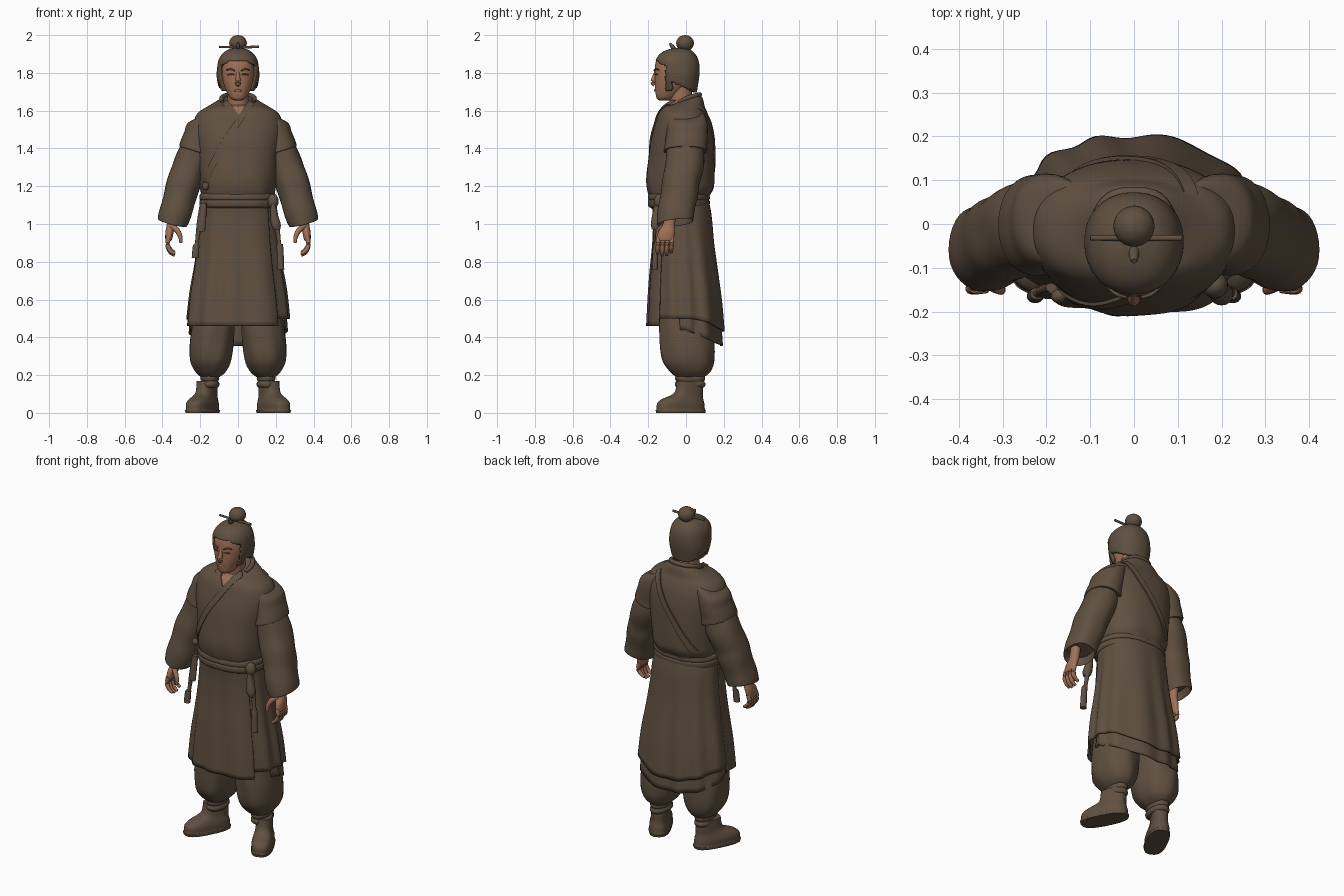
import bpy, bmesh, math
from mathutils import Vector

TAU = 2 * math.pi


def material(name, rgb):
    m = bpy.data.materials.new(name)
    m.diffuse_color = (*rgb, 1)
    return m


cloth = material("brown cloth", (0.115, 0.080, 0.052))
skin = material("skin", (0.35, 0.165, 0.095))


def make(name, verts, faces, mat, drop=None, paint=None, thick=0):
    """Mesh object; drop(c) removes faces, paint(c) turns faces to skin."""
    bm = bmesh.new()
    vs = [bm.verts.new(v) for v in verts]
    for f in faces:
        bm.faces.new([vs[i] for i in f])
    bmesh.ops.recalc_face_normals(bm, faces=bm.faces)
    if drop:
        bad = [f for f in bm.faces if drop(f.calc_center_median())]
        bmesh.ops.delete(bm, geom=bad, context='FACES')
    for f in bm.faces:
        f.smooth = True
        if paint and paint(f.calc_center_median()):
            f.material_index = 1
    me = bpy.data.meshes.new(name)
    bm.to_mesh(me)
    bm.free()
    me.materials.append(mat)
    me.materials.append(skin)
    me.set_sharp_from_angle(angle=math.radians(50))
    ob = bpy.data.objects.new(name, me)
    bpy.context.collection.objects.link(ob)
    if thick:
        s = ob.modifiers.new("thickness", 'SOLIDIFY')
        s.thickness, s.offset = thick, -1
    return ob


def resample(rows, k):
    """Catmull-Rom through rows of numbers."""
    w = max(len(r) for r in rows)
    r = [tuple(q) + (0,) * (w - len(q)) for q in rows]
    out = []
    for i in range(len(r) - 1):
        a, b, c, d = r[max(i - 1, 0)], r[i], r[i + 1], r[min(i + 2, len(r) - 1)]
        for j in range(k):
            t = j / k
            out.append(tuple(q + .5 * t * (s - p + t * (2 * p - 5 * q + 4 * s - u + t * (3 * (q - s) + u - p)))
                             for p, q, s, u in zip(a, b, c, d)))
    return out + [r[-1]]


def skin_rings(rings, closed=True, cap=True):
    n = len(rings[0])
    faces = [(j * n + i, j * n + (i + 1) % n, (j + 1) * n + (i + 1) % n, (j + 1) * n + i)
             for j in range(len(rings) - 1) for i in range(n if closed else n - 1)]
    if cap and closed:
        faces += [tuple(range(n)), tuple(range((len(rings) - 1) * n, len(rings) * n))]
    return [v for r in rings for v in r], faces


def loft(name, rows, mat, n=36, k=4, p=2.2, a0=0, a1=TAU, cap=True, fold=None, hem=None,
         sx=1, rot=0, origin=(0, 0), scale=1, **kw):
    """Rows are (x, y, z, rx, ry, tilt_x, tilt_y) super-ellipses stacked in z."""
    closed = abs(a1 - a0 - TAU) < 1e-6
    rows = [tuple(r) + (0,) * (7 - len(r)) for r in rows]
    top, low = rows[0][2], rows[-1][2]
    rings = []
    for x, y, z, rx, ry, tx, ty in resample(rows, k):
        ring = []
        for i in range(n):
            a = a0 + (a1 - a0) * i / (n if closed else n - 1)
            c, s = math.cos(a), math.sin(a)
            r = scale * (abs(c) ** p + abs(s) ** p) ** (-1 / p) * (fold(a, z) if fold else 1)
            dx, dy = rx * c * r, ry * s * r
            zz = z + tx * dx + ty * dy
            if hem:
                zz = top - (top - z) * (top - hem(a)) / (top - low)
            px, py = x + dx, y + dy
            px, py = (origin[0] + px * math.cos(rot) - py * math.sin(rot),
                      origin[1] + px * math.sin(rot) + py * math.cos(rot))
            ring.append((px * sx, py, zz))
        rings.append(ring)
    return make(name, *skin_rings(rings, closed, cap), mat, **kw)


def tube(name, pts, mat, sx=1, n=10, k=4):
    """Round tube through (x, y, z, radius)."""
    q = resample(pts, k)
    P = [Vector((a[0] * sx, a[1], a[2])) for a in q]
    rings = []
    for i, a in enumerate(q):
        t = P[min(i + 1, len(P) - 1)] - P[max(i - 1, 0)]
        R = t.to_track_quat('Z', 'Y')
        rings.append([P[i] + R @ Vector((a[3] * math.cos(TAU * j / n), a[3] * math.sin(TAU * j / n), 0))
                      for j in range(n)])
    return make(name, *skin_rings(rings), mat)


def ball(name, c, r, mat):
    rows = [(c[0], c[1], c[2] - r[2] * math.cos(t), r[0] * math.sin(t) + 1e-4, r[1] * math.sin(t) + 1e-4)
            for t in [math.pi * i / 10 for i in range(11)]]
    return loft(name, rows, mat, n=24, k=1, p=2)


# --- jacket body, with the skin showing in the V of the neck
torso = [(0, 0, 1.66, .085, .07, 0, .38), (0, -.003, 1.645, .118, .092, 0, .2), (0, -.01, 1.62, .165, .11),
         (0, -.015, 1.585, .215, .13), (0, -.015, 1.53, .235, .148), (0, -.02, 1.45, .23, .165),
         (0, -.025, 1.35, .215, .174), (0, -.03, 1.25, .205, .18), (0, -.03, 1.19, .2, .176),
         (0, -.035, 1.14, .19, .158), (0, -.03, 1.08, .19, .15)]
TP = 2.35
loft("jacket_body", torso, cloth, n=96, k=6, p=TP,
     fold=lambda a, z: 1 + .022 * max(0, 1.4 - z) * math.sin(9 * a + 14 * z) * 2,
     paint=lambda c: c.y < -.05 and abs(c.x) < (c.z - 1.555) * .5)
T = resample(torso, 6)


def surface_y(x, z, side):
    for a, b in zip(T, T[1:]):
        if b[2] <= z <= a[2]:
            t = (a[2] - z) / (a[2] - b[2])
            cy, rx, ry = (a[i] + (b[i] - a[i]) * t for i in (1, 3, 4))
            return cy + side * ry * (1 - min(abs(x / rx), .98) ** TP) ** (1 / TP)
    return 0


def band(name, path, side, w, off=.008):
    """Flat cloth strip lying on the jacket along (x, z) points."""
    q = resample(path, 5)
    rings = []
    for i, (x, z) in enumerate(q):
        a, b = q[max(i - 1, 0)], q[min(i + 1, len(q) - 1)]
        d = Vector((b[0] - a[0], b[1] - a[1])).normalized() * w / 2
        ring = []
        for s, o in ((1, -.012), (1, off), (-1, off), (-1, -.012)):
            X, Z = x - d.y * s, min(z + d.x * s, 1.66)
            ring.append((X, surface_y(X, Z, side) + side * o, Z))
        rings.append(ring)
    make(name, *skin_rings(rings), cloth)


band("under_collar", [(-.075, 1.645), (-.045, 1.62), (.0, 1.555)], -1, .03, .006)
band("crossed_collar", [(.075, 1.645), (.05, 1.615), (0, 1.54), (-.08, 1.42), (-.15, 1.28), (-.17, 1.2)], -1, .034)
band("back_fold", [(.13, 1.62), (.07, 1.5), (-.03, 1.36), (-.14, 1.2)], 1, .035)
tube("neck_collar", [(-.082, -.04, 1.645, .01), (-.086, .01, 1.668, .013), (-.055, .06, 1.682, .013), (0, .072, 1.685, .013),
                     (.055, .06, 1.682, .013), (.086, .01, 1.668, .013), (.082, -.04, 1.645, .01)], cloth)
ball("side_button", (-.172, -.165, 1.2), (.018, .016, .022), cloth)

# --- long skirt: front panel, back panel and shorter lining behind
skirt = [(0, -.035, 1.15, .19, .15), (0, -.018, 1.05, .2, .154), (0, -.012, .9, .213, .162),
         (0, -.008, .75, .232, .178), (0, -.003, .6, .255, .192), (0, 0, .45, .27, .202)]
pleat = lambda a, z: 1 + .028 * min(1, (1.15 - z) * 2) * math.sin(11 * a + 1.2 * math.sin(3 * a) + z)
R = math.radians
loft("skirt_back", skirt, cloth, n=80, p=2.3, a0=R(-60), a1=R(200), cap=False, fold=pleat, thick=.008,
     hem=lambda a: .50 - .07 * max(0, math.sin(a)) ** 2)
loft("skirt_front", skirt, cloth, n=60, p=2.5, a0=R(-178), a1=R(-42), cap=False, fold=pleat, thick=.008,
     hem=lambda a: .46, scale=1.02)
loft("skirt_lining", skirt, cloth, n=60, p=2.3, a0=R(-10), a1=R(190), cap=False, fold=pleat, thick=.008,
     hem=lambda a: .44 - .085 * max(0, math.sin(a)), scale=.955)

# --- sash with hanging ribbons and a pouch
loft("sash", [(0, -.036, 1.085, .188, .15), (0, -.038, 1.095, .202, .162), (0, -.038, 1.122, .204, .164),
              (0, -.038, 1.127, .198, .158), (0, -.038, 1.132, .204, .164), (0, -.038, 1.155, .202, .162),
              (0, -.036, 1.165, .188, .15)], cloth, n=64, k=3, p=TP)
ball("sash_knot", (.185, -.14, 1.12), (.03, .03, .04), cloth)
loft("pouch", [(.185, -.15, 1.11, .012, .015), (.19, -.155, 1.06, .018, .022), (.2, -.16, 1.0, .026, .026),
               (.205, -.16, .97, .018, .02)], cloth, n=16)
for s in (1, -1):
    loft("ribbon", [(.19, -.145, 1.11, .012, .01), (.205, -.15, 1.0, .014, .012), (.218, -.155, .9, .01, .012),
                    (.222, -.16, .885, .017, .015), (.226, -.165, .82 if s < 0 else .76, .019, .016)],
         cloth, n=14, sx=s)
loft("wide_ribbon", [(-.18, -.15, 1.11, .015, .012), (-.188, -.155, 1.04, .02, .012),
                     (-.195, -.16, .96, .021, .012)], cloth, n=14)

for s in (1, -1):
    side = "right" if s > 0 else "left"
    # --- sleeves: short over-sleeve and loose lower sleeve
    crease = lambda a, z: 1 + .025 * math.sin(38 * z + 2 * math.sin(a)) + .012 * math.sin(5 * a + 9 * z)
    loft(side + "_upper_sleeve", [(.13, 0, 1.60, .05, .06, -.5), (.165, .005, 1.575, .07, .092, -.3),
                                  (.19, .008, 1.53, .08, .105), (.205, .005, 1.47, .08, .11, .2),
                                  (.218, 0, 1.42, .084, .112, .3), (.222, -.003, 1.385, .088, .114, .3),
                                  (.222, -.003, 1.39, .07, .09, .3)], cloth, sx=s)
    loft(side + "_lower_sleeve", [(.215, 0, 1.43, .07, .095, .3), (.235, -.006, 1.36, .083, .102, .3),
                                  (.27, -.015, 1.27, .088, .102, .25), (.293, -.03, 1.2, .085, .1, .25),
                                  (.32, -.045, 1.1, .084, .1, .25, .1), (.345, -.057, 1.015, .077, .098, .25, .12),
                                  (.345, -.057, 1.013, .07, .09, .25, .12), (.338, -.053, 1.05, .062, .08, .25, .1)],
         cloth, sx=s, k=5, fold=crease)
    # --- hand
    loft(side + "_palm", [(.35, -.08, 1.07, .026, .03), (.353, -.09, 1.0, .024, .032), (.362, -.102, .96, .022, .044),
                          (.367, -.11, .92, .018, .045), (.368, -.11, .91, .012, .04)], skin, n=20, sx=s)
    for i in range(4):
        y, d = -.146 + .024 * i, (0, .008, .006, -.008)[i]
        tube(side + "_finger", [(.366, y, .93, .012), (.373, y - .002, .89, .0125), (.358, y - .004, .858 - d, .011),
                                (.335, y - .004, .842 - d, .008)], skin, sx=s)
    tube(side + "_thumb", [(.352, -.115, .99, .016), (.325, -.138, .97, .015), (.306, -.15, .935, .012),
                           (.303, -.152, .9, .008)], skin, sx=s)
    # --- baggy trousers, ankle wraps and boots turned outward
    loft(side + "_trouser", [(.12, 0, .65, .10, .12), (.13, .0, .5, .11, .138), (.14, .005, .38, .116, .144),
                             (.145, .01, .28, .108, .138), (.145, .02, .225, .085, .112),
                             (.146, .022, .198, .06, .085), (.148, .02, .185, .04, .06)], cloth, sx=s,
         fold=lambda a, z: 1 + .02 * math.sin(7 * a + 12 * z))
    loft(side + "_ankle_wrap", [(.149, .022, z, .046 + b, .076 + b) for z, b in
                                ((.2, 0), (.18, .004), (.168, -.002), (.158, .004), (.145, .004), (.135, -.004))],
         cloth, sx=s, k=2)
    loft(side + "_boot", [(0, .0, 0, .06, .138), (0, 0, .014, .062, .141), (0, 0, .018, .058, .136),
                          (0, 0, .05, .058, .133), (0, .012, .074, .052, .115), (0, .035, .092, .047, .09),
                          (0, .05, .115, .045, .076), (0, .054, .17, .045, .07)], cloth, p=2.7, k=3,
         sx=s, rot=R(27), origin=(.188, -.028))
    # --- brow and eye line
    tube(side + "_brow", [(.018, -.168, 1.812, .004), (.04, -.16, 1.82, .005), (.062, -.142, 1.815, .003)], cloth, sx=s)
    tube(side + "_eye", [(.02, -.164, 1.79, .003), (.036, -.16, 1.793, .004), (.054, -.148, 1.79, .003)], cloth, sx=s)

# --- neck, face and nose
loft("neck", [(0, -.02, 1.58, .06, .06), (0, -.028, 1.66, .055, .06), (0, -.035, 1.75, .06, .065)], skin)
loft("face", [(0, -.115, 1.655, .02, .028), (0, -.108, 1.663, .038, .046), (0, -.097, 1.685, .054, .063),
              (0, -.08, 1.725, .072, .084), (0, -.065, 1.77, .086, .1), (0, -.062, 1.82, .088, .103),
              (0, -.06, 1.87, .08, .095), (0, -.055, 1.905, .05, .06)], skin)
tube("nose", [(0, -.158, 1.81, .008), (0, -.168, 1.78, .011), (0, -.174, 1.75, .015), (0, -.165, 1.737, .012)], skin)
tube("lips", [(-.026, -.154, 1.706, .003), (0, -.163, 1.707, .007), (.026, -.154, 1.706, .003)], skin)

# --- hair cap cut back to a hairline, bun and hairpin
loft("hair", [(0, -.03, 1.68, .088, .085), (0, -.035, 1.72, .102, .096), (0, -.04, 1.78, .113, .11),
              (0, -.045, 1.83, .11, .117), (0, -.047, 1.87, .102, .112), (0, -.045, 1.9, .084, .094),
              (0, -.04, 1.92, .058, .066), (0, -.035, 1.932, .02, .025)], cloth, n=72, k=6, thick=.018,
     drop=lambda c: (c.y < -.108 and c.z < 1.862 - .5 * max(0, abs(c.x) - .05))
     or (c.y > -.078 and c.z < 1.755 - .45 * (c.y + .078)) or c.z < 1.705 and c.y < -.05)
ball("bun", (0, -.005, 1.957), (.047, .047, .043), cloth)
tube("hairpin", [(-.1, -.032, 1.938, .006), (0, -.032, 1.936, .007), (.11, -.032, 1.938, .007)], cloth)
tube("hair_ornament", [(0, -.06, 1.925, .012), (0, -.075, 1.942, .011), (0, -.085, 1.958, .006)], cloth)
